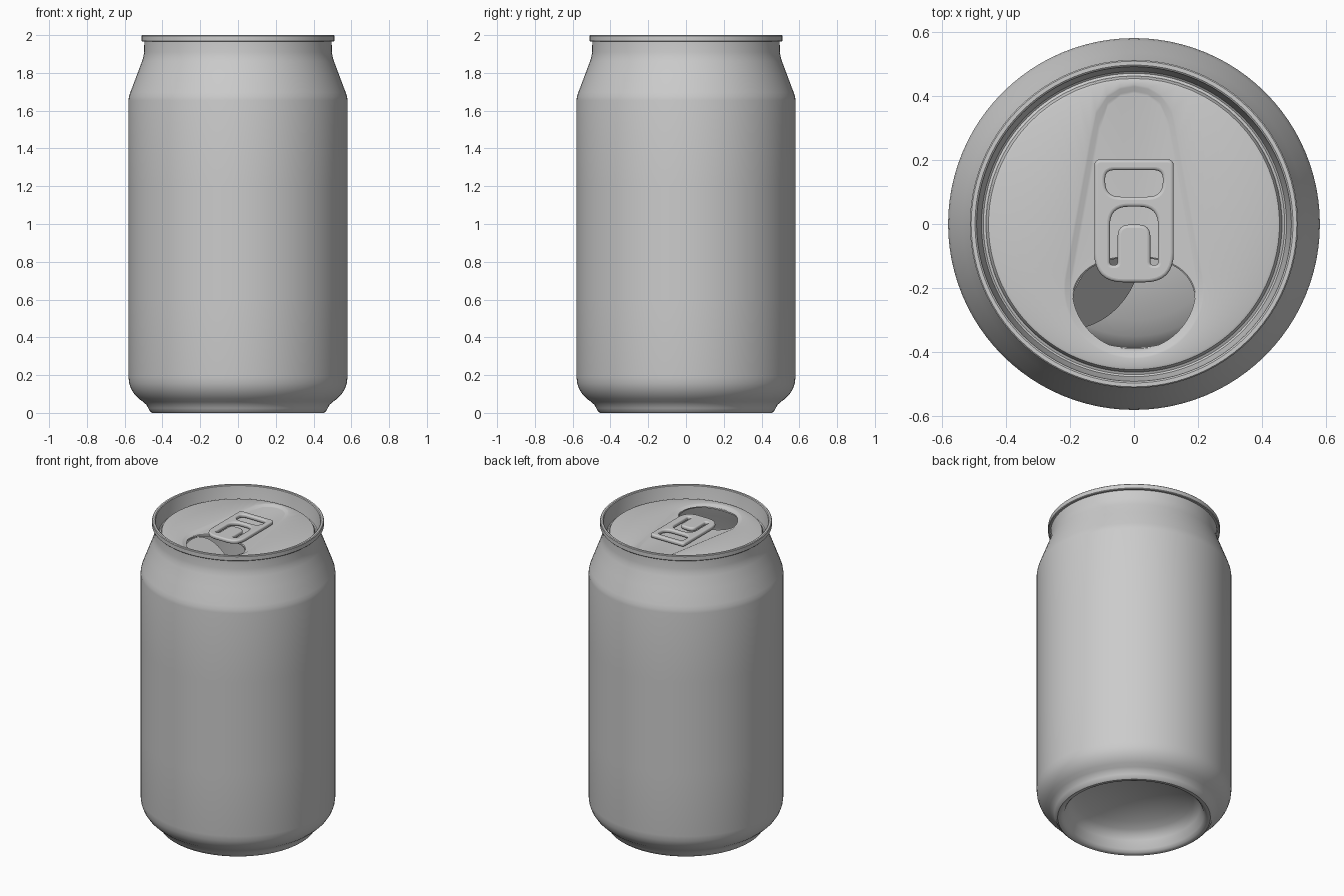
import bpy, bmesh, math
from mathutils import Vector

if "Cube" in bpy.data.objects:
    bpy.data.objects.remove(bpy.data.objects["Cube"])

C = Vector((0, -0.245))            # centre of the drinking opening
N = 96


def finish(ob, angle=35):
    bpy.ops.object.select_all(action='DESELECT')
    ob.select_set(True)
    bpy.context.view_layer.objects.active = ob
    bpy.ops.object.shade_smooth_by_angle(angle=math.radians(angle))
    return ob


def skin(name, rings, cap=False):
    """Bridge a list of equal-length rings into one surface."""
    bm = bmesh.new()
    vs = [[bm.verts.new(p) for p in r] for r in rings]
    for a, b in zip(vs, vs[1:]):
        n = len(a)
        for i in range(n):
            j = (i + 1) % n
            bm.faces.new((a[i], a[j], b[j], b[i]))
    if cap:
        bm.faces.new(vs[-1])
    bmesh.ops.remove_doubles(bm, verts=bm.verts, dist=1e-5)
    me = bpy.data.meshes.new(name)
    bm.to_mesh(me)
    bm.free()
    ob = bpy.data.objects.new(name, me)
    bpy.context.collection.objects.link(ob)
    return finish(ob)


def lathe(name, profile, n=N, centre=(0, 0), cap=False):
    return skin(name, [[(centre[0] + r * math.cos(2 * math.pi * i / n),
                         centre[1] + r * math.sin(2 * math.pi * i / n), z)
                        for i in range(n)] for r, z in profile], cap)


# can wall with domed base, foot, shoulder and neck
lathe("can_body", [
    (0, .20), (.1, .194), (.2, .177), (.3, .145), (.35, .12), (.38, .098), (.395, .07),
    (.415, .02), (.428, .005), (.44, 0), (.455, 0), (.466, .008), (.475, .025),
    (.485, .043), (.502, .058), (.525, .075), (.547, .097), (.565, .125), (.576, .155),
    (.58, .19), (.58, .6), (.58, 1.2), (.58, 1.655), (.577, 1.675), (.57, 1.697),
    (.535, 1.79), (.508, 1.862), (.501, 1.885), (.497, 1.91), (.496, 1.966)])

# seamed rim and the groove around the lid
lathe("rim", [
    (.496, 1.966), (.508, 1.966), (.512, 1.97), (.512, 1.996), (.508, 2.0), (.496, 2.0),
    (.491, 1.996), (.487, 1.965), (.479, 1.92), (.476, 1.904), (.470, 1.899), (.461, 1.903)])


# outlines on the lid, sampled by rays from the opening centre
def ray_ring(inside, z):
    ring = []
    for i in range(N):
        a = 2 * math.pi * i / N
        d = Vector((math.cos(a), math.sin(a)))
        lo, hi = 0, 1.2
        for _ in range(24):
            m = (lo + hi) / 2
            if inside(C + d * m):
                lo = m
            else:
                hi = m
        p = C + d * lo
        ring.append((p.x, p.y, z))
    return ring


def disc(r):
    return lambda p: p.length < r


def teardrop(inset):
    def inside(p):
        for k in range(41):
            t = k / 40
            if (p - Vector((0, .305 - .505 * t))).length < .13 + .09 * t - inset:
                return True
        return False
    return inside


def opening(grow):
    return lambda p: (abs(p.x / (.19 + grow)) ** 2.3
                      + abs((p.y - C.y) / (.14 + grow)) ** 2.3) < 1


# lid panel with teardrop recess and open mouth
FLOOR = 1.92
skin("lid", [
    ray_ring(disc(.462), 1.903), ray_ring(disc(.459), 1.918), ray_ring(disc(.454), 1.927),
    ray_ring(disc(.446), 1.93), ray_ring(teardrop(0), 1.93), ray_ring(teardrop(.006), 1.929),
    ray_ring(teardrop(.02), FLOOR + .001), ray_ring(teardrop(.027), FLOOR),
    ray_ring(opening(.004), FLOOR), ray_ring(opening(0), FLOOR - .003),
    ray_ring(opening(0), FLOOR - .012)])

# mouth flap pushed down into the can, hinged at the left
fold = Vector((.87, -.49)).normalized()
edge = ray_ring(opening(-.002), FLOOR - .012)
reach = [(Vector(p[:2]) - C).dot(fold) for p in edge]
hinge, ang = min(reach), math.radians(65)
flap = []
for p, d in zip(edge, reach):
    q = d - hinge
    xy = Vector(p[:2]) + fold * (q * (math.cos(ang) - 1))
    flap.append((xy.x, xy.y, p[2] - q * math.sin(ang)))
skin("mouth_flap", [flap], cap=True)


# pull tab from rounded outlines
def rounded(pts, steps=8):
    out = []
    for i, (x, y, r) in enumerate(pts):
        p = Vector((x, y))
        a = Vector(pts[i - 1][:2]) - p
        b = Vector(pts[(i + 1) % len(pts)][:2]) - p
        a, b = p + a.normalized() * r, p + b.normalized() * r
        for k in range(steps + 1):
            t = k / steps
            out.append(a * (1 - t) ** 2 + p * 2 * t * (1 - t) + b * t * t)
    return out


def mirrored(half):
    return half + [(-x, y, r) for x, y, r in reversed(half)]


outlines = [
    mirrored([(.122, .20, .02), (.122, -.18, .09)]),
    mirrored([(.092, .17, .03), (.092, .083, .05)]),
    mirrored([(.077, .056, .06), (.077, -.13, .012), (.049, -.13, .012), (.049, -.004, .035)]),
]
cu = bpy.data.curves.new("pull_tab", 'CURVE')
cu.dimensions, cu.fill_mode = '2D', 'BOTH'
cu.extrude, cu.bevel_depth, cu.bevel_resolution, cu.offset = .003, .01, 3, -.008
for o in outlines:
    pts = rounded(o)
    s = cu.splines.new('POLY')
    s.points.add(len(pts) - 1)
    for sp, p in zip(s.points, pts):
        sp.co = (p.x, p.y, 0, 1)
    s.use_cyclic_u = True
tab = bpy.data.objects.new("pull_tab", cu)
bpy.context.collection.objects.link(tab)
tab.location.z = 1.941
bpy.ops.object.select_all(action='DESELECT')
tab.select_set(True)
bpy.context.view_layer.objects.active = tab
bpy.ops.object.convert(target='MESH')
finish(bpy.context.view_layer.objects.active)

# rivet holding the tab to the lid
lathe("rivet", [(.032, FLOOR), (.03, 1.935)], 24, (0, -.05), cap=True)
